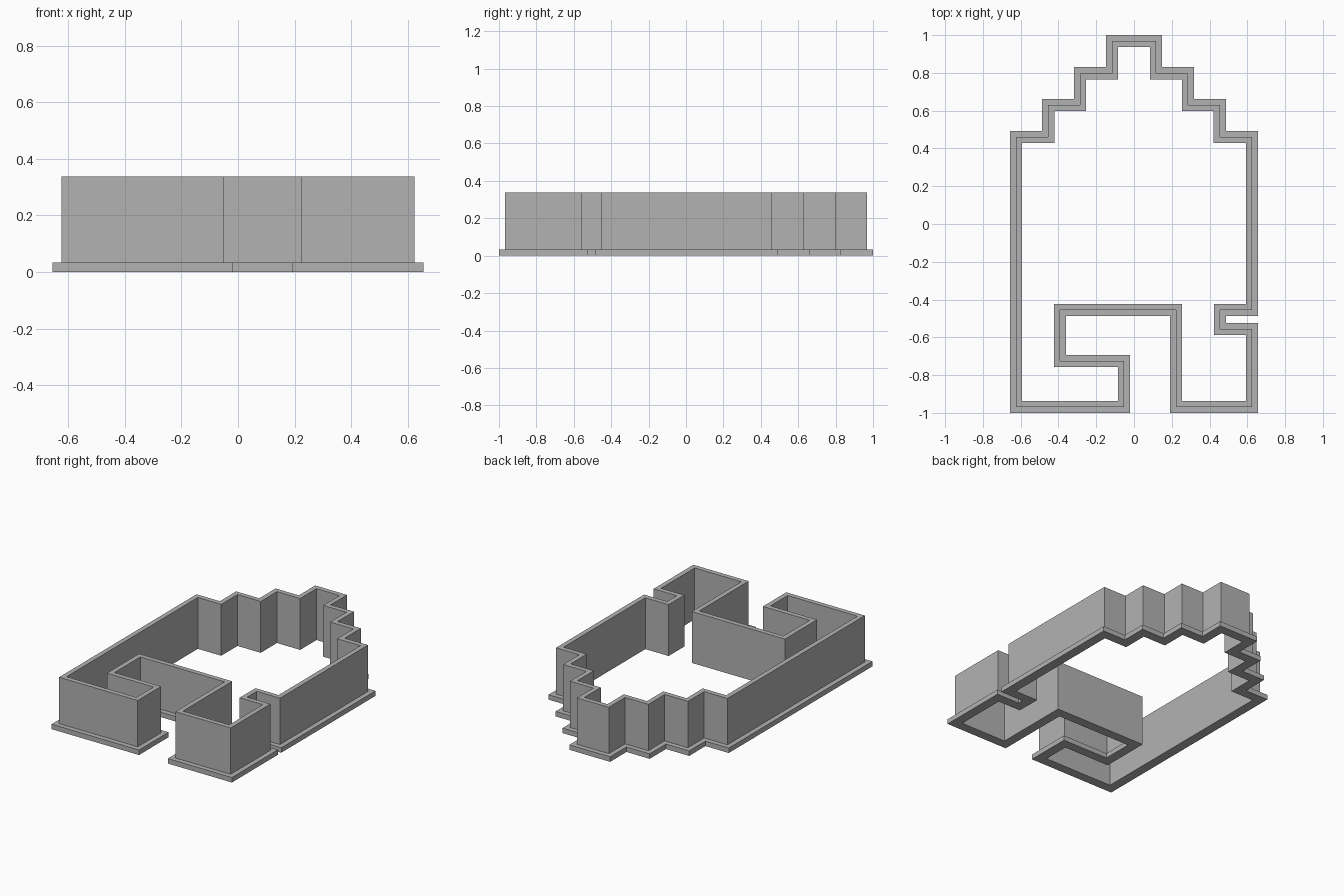
import bpy
import bmesh
from mathutils import Vector

if "Cube" in bpy.data.objects:
    bpy.data.objects.remove(bpy.data.objects["Cube"], do_unlink=True)

# Material
grey = bpy.data.materials.new("plain_grey")
grey.use_nodes = True
colour = (0.45, 0.45, 0.45, 1)
grey.diffuse_color = colour
grey.node_tree.nodes["Principled BSDF"].inputs["Base Color"].default_value = colour

# Outer outline, counter-clockwise: stepped tip, mirrored, around the notched base
steps = [(.656, .492), (.486, .492), (.486, .661), (.317, .661),
         (.317, .83), (.148, .83), (.148, 1)]
base = [(-.656, -1), (-.02, -1), (-.02, -.693), (-.36, -.693), (-.36, -.487),
        (.19, -.487), (.19, -1), (.656, -1), (.656, -.523), (.487, -.523),
        (.487, -.487), (.656, -.487)]
outline = [Vector(p) for p in base + steps + [(-x, y) for x, y in reversed(steps)]]

# Cross-section as (inward distance, height): foot flange with a thin wall on it
T, FOOT, TOP = .032, .033, .338
section = [(0, 0), (0, FOOT), (T, FOOT), (T, TOP), (2 * T, TOP), (2 * T, 0)]


def inset(points, distance):
    """Move each right-angled corner inwards by the distance."""
    result = []
    for i, p in enumerate(points):
        before = (p - points[i - 1]).normalized()
        after = (points[(i + 1) % len(points)] - p).normalized()
        normals = Vector((-before.y, before.x)) + Vector((-after.y, after.x))
        result.append(p + normals * distance)
    return result


# Sweep the section round the outline
bm = bmesh.new()
rings = [[bm.verts.new((p.x, p.y, z)) for p in inset(outline, d)] for d, z in section]
for k, ring in enumerate(rings):
    lower = rings[k - 1]
    for i in range(len(ring)):
        bm.faces.new((lower[i - 1], lower[i], ring[i], ring[i - 1]))
bmesh.ops.recalc_face_normals(bm, faces=bm.faces)

mesh = bpy.data.meshes.new("cutter_wall_and_foot")
bm.to_mesh(mesh)
bm.free()
mesh.materials.append(grey)
cutter = bpy.data.objects.new("cutter_wall_and_foot", mesh)
bpy.context.collection.objects.link(cutter)
